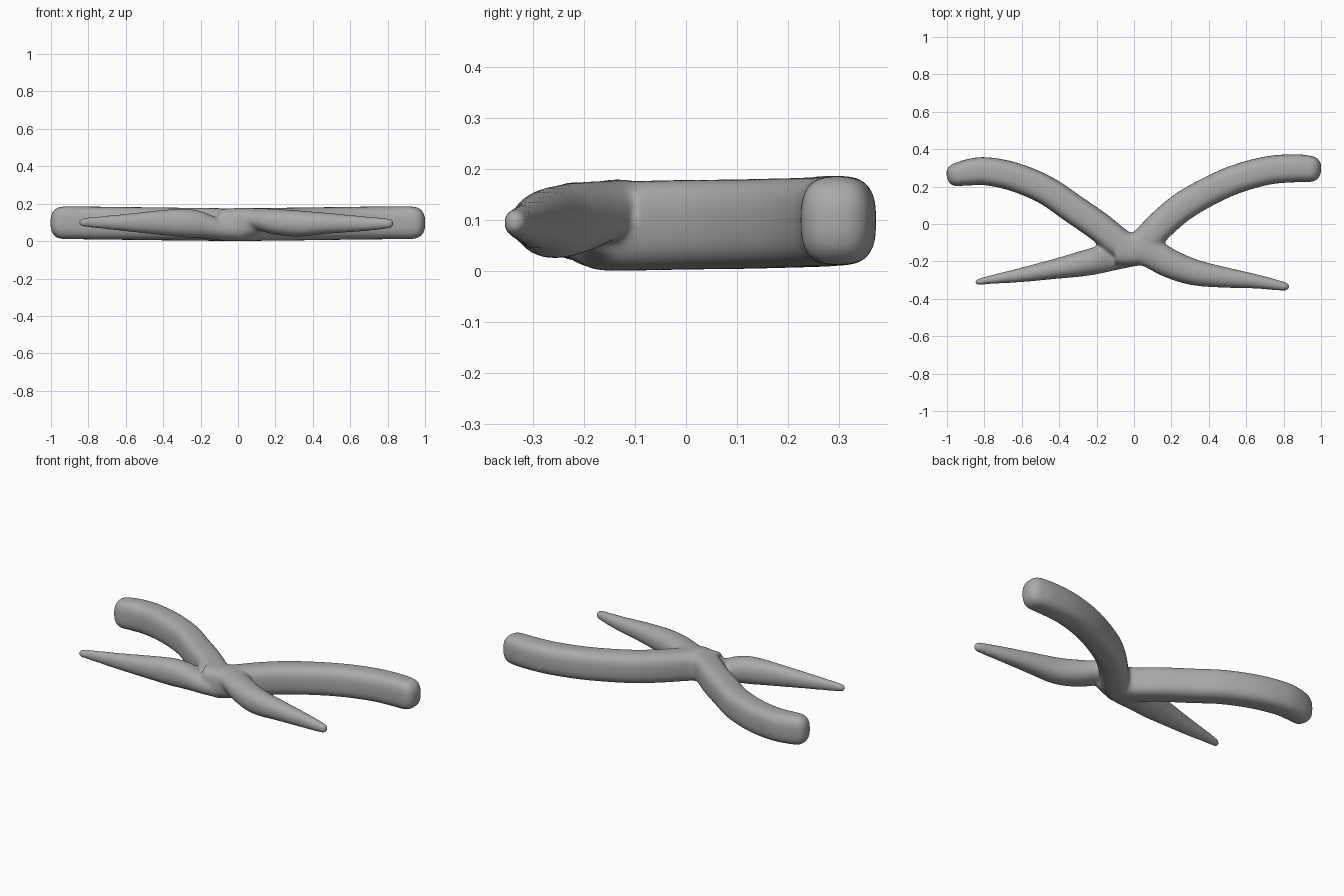
import bpy, bmesh, math
from mathutils import Vector

if "Cube" in bpy.data.objects:
    bpy.data.objects.remove(bpy.data.objects["Cube"])

grey = bpy.data.materials.new("grey metal")
grey.diffuse_color = (0.4, 0.4, 0.4, 1)
grey.use_nodes = True
grey.node_tree.nodes["Principled BSDF"].inputs["Base Color"].default_value = grey.diffuse_color


def spline(pts, steps=6):
    """Catmull-Rom interpolation through (x, y, z, half width, half height)."""
    p = [pts[0]] + pts + [pts[-1]]
    out = []
    for i in range(1, len(p) - 2):
        for s in range(steps):
            t = s / steps
            out.append([0.5 * (2 * b + (c - a) * t + (2*a - 5*b + 4*c - d) * t*t
                               + (3*b - a - 3*c + d) * t**3)
                        for a, b, c, d in zip(*p[i - 1:i + 3])])
    out.append(list(pts[-1]))
    return out


def limb(bm, pts, power, cap, sides=32):
    """Loft superellipse rings along a path, with a rounded far end."""
    path = spline(pts)
    pos = [Vector(p[:3]) for p in path]
    stations = []
    for i, p in enumerate(path):
        d = pos[min(i + 1, len(pos) - 1)] - pos[max(i - 1, 0)]
        d.z = 0
        stations.append((pos[i], d.normalized(), p[3], p[4]))
    c, d, w, h = stations[-1]
    for a in (20, 40, 60, 75, 86):
        a = math.radians(a)
        k = math.cos(a) ** 0.7
        stations.append((c + d * cap * math.sin(a), d, w * k, h * k))
    rings = []
    for c, d, w, h in stations:
        side = Vector((-d.y, d.x, 0))
        ring = []
        for j in range(sides):
            a = 2 * math.pi * j / sides
            u, v = math.cos(a), math.sin(a)
            u = math.copysign(abs(u) ** (2 / power), u)
            v = math.copysign(abs(v) ** (2 / power), v)
            ring.append(bm.verts.new(c + side * w * u + Vector((0, 0, h * v))))
        rings.append(ring)
    for r, q in zip(rings, rings[1:]):
        for j in range(sides):
            k = (j + 1) % sides
            bm.faces.new((r[j], r[k], q[k], q[j]))
    bm.faces.new(rings[0][::-1])
    bm.faces.new(rings[-1])


bm = bmesh.new()

# Thick rear arms: x, y, z, half width, half height
limb(bm, [(-0.03, -0.16, .088, .075, .088), (.05, -.10, .088, .078, .088),
          (.16, .01, .09, .078, .088), (.27, .10, .091, .078, .088),
          (.42, .185, .093, .077, .088), (.56, .245, .095, .077, .088),
          (.72, .287, .097, .076, .088), (.86, .298, .098, .075, .088),
          (.935, .295, .098, .071, .087)], 2.9, .066)
limb(bm, [(.03, -.16, .088, .075, .088), (-.08, -.10, .088, .078, .088),
          (-.19, -.012, .09, .078, .088), (-.33, .085, .091, .078, .088),
          (-.47, .18, .093, .077, .088), (-.64, .252, .095, .077, .088),
          (-.79, .282, .097, .075, .088), (-.88, .277, .098, .071, .088),
          (-.94, .265, .098, .063, .087)], 2.9, .062)

# Tapered front legs: the right one leaves the hub high, the left one low
limb(bm, [(0, -.13, .12, .085, .06), (.08, -.15, .122, .082, .055),
          (.19, -.21, .105, .078, .068), (.32, -.258, .094, .070, .070),
          (.48, -.285, .095, .056, .056), (.64, -.305, .093, .040, .043),
          (.74, -.322, .093, .031, .034), (.80, -.333, .094, .025, .028)], 2.2, .032)
limb(bm, [(-.02, -.15, .06, .08, .06), (-.11, -.17, .066, .078, .06),
          (-.20, -.195, .088, .073, .072), (-.29, -.215, .097, .067, .077),
          (-.42, -.24, .099, .054, .066), (-.60, -.272, .099, .039, .047),
          (-.75, -.295, .100, .025, .032), (-.82, -.307, .100, .019, .025)], 2.2, .032)

# Hub that fills the crossing
limb(bm, [(-.10, -.135, .088, .085, .086), (.0, -.135, .088, .09, .086),
          (.08, -.125, .10, .085, .074)], 2.9, .04)

bmesh.ops.recalc_face_normals(bm, faces=bm.faces)
me = bpy.data.meshes.new("crossed_handles")
bm.to_mesh(me)
bm.free()
body = bpy.data.objects.new("crossed_handles", me)
bpy.context.collection.objects.link(body)
me.materials.append(grey)

# Fuse the limbs into one skin and soften the joints
remesh = body.modifiers.new("fuse", 'REMESH')
remesh.mode = 'VOXEL'
remesh.voxel_size = 0.009
remesh.use_smooth_shade = True
soft = body.modifiers.new("soften", 'SMOOTH')
soft.factor = 0.5
soft.iterations = 14
